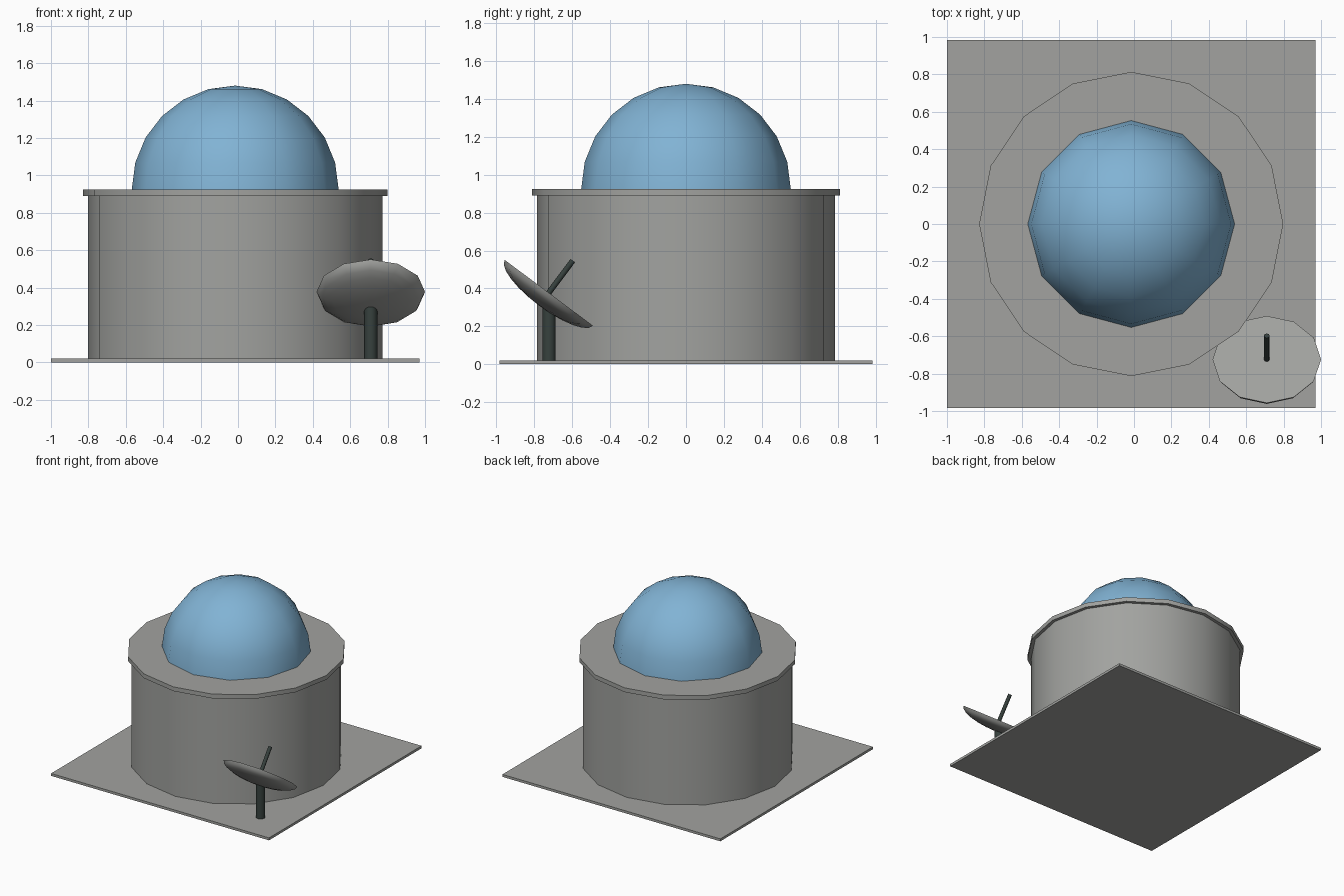
import bpy, bmesh
from math import sin, cos, pi, radians
from mathutils import Matrix

if "Cube" in bpy.data.objects:
    bpy.data.objects.remove(bpy.data.objects["Cube"], do_unlink=True)


def material(name, rgb):
    m = bpy.data.materials.new(name)
    m.use_nodes = True
    color = (*rgb, 1.0)
    m.diffuse_color = color
    m.node_tree.nodes["Principled BSDF"].inputs["Base Color"].default_value = color
    return m


concrete = material("concrete grey", (0.36, 0.365, 0.35))
glass = material("dome blue", (0.22, 0.45, 0.66))
dark_metal = material("dark metal", (0.038, 0.053, 0.048))


def lathe(name, profile, sides, mat, matrix):
    """Revolve (radius, height) points around z; radius 0 makes a pole."""
    bm = bmesh.new()
    rings = []
    for r, z in profile:
        count = sides if r > 1e-5 else 1
        rings.append([bm.verts.new((r * cos(2 * pi * i / sides), r * sin(2 * pi * i / sides), z))
                      for i in range(count)])
    for a, b in zip(rings, rings[1:]):
        for i in range(sides):
            j = (i + 1) % sides
            corners = [a[i % len(a)], a[j % len(a)], b[j % len(b)], b[i % len(b)]]
            bm.faces.new(list(dict.fromkeys(corners)))
    # Close open ends with flat caps
    for ring in (rings[0], rings[-1]):
        if len(ring) > 1:
            bm.faces.new(ring)
    bmesh.ops.recalc_face_normals(bm, faces=bm.faces)
    mesh = bpy.data.meshes.new(name)
    bm.to_mesh(mesh)
    bm.free()
    mesh.materials.append(mat)
    obj = bpy.data.objects.new(name, mesh)
    bpy.context.collection.objects.link(obj)
    obj.matrix_world = matrix
    bpy.ops.object.select_all(action="DESELECT")
    obj.select_set(True)
    bpy.context.view_layer.objects.active = obj
    bpy.ops.object.shade_smooth_by_angle(angle=radians(45))
    return obj


def cylinder(name, radius, bottom, top, sides, mat, matrix):
    return lathe(name, [(radius, bottom), (radius, top)], sides, mat, matrix)


def quarter_arc(radius, height, steps):
    """Quarter ellipse from the rim (height 0) to the pole."""
    points = [(radius * cos(pi / 2 * k / steps), height * sin(pi / 2 * k / steps))
              for k in range(steps)]
    return points + [(0, height)]


# Ground slab
bpy.ops.mesh.primitive_cube_add(size=1, location=(-0.015, 0, 0.01))
slab = bpy.context.object
slab.name = "ground_slab"
slab.scale = (1.97, 1.97, 0.02)
slab.data.materials.append(concrete)

# Round building with overhanging roof disc and dome
centre = Matrix.Translation((-0.015, 0, 0))
cylinder("drum_wall", 0.787, 0.02, 0.89, 16, concrete, centre)
cylinder("roof_disc", 0.813, 0.89, 0.925, 16, concrete, centre)
lathe("dome", quarter_arc(0.553, 0.555, 6), 12, glass,
      centre @ Matrix.Translation((0, 0, 0.925)))

# Dish antenna on a post, tilted towards the back
cylinder("dish_post", 0.035, 0.02, 0.32, 12, dark_metal,
         Matrix.Translation((0.71, -0.723, 0)))
tilt = Matrix.Translation((0.71, -0.724, 0.377)) @ Matrix.Rotation(radians(-36.7), 4, "X")
lathe("dish", quarter_arc(0.29, -0.085, 6), 12, concrete, tilt)
cylinder("dish_feed_rod", 0.015, -0.01, 0.212, 8, dark_metal, tilt)
